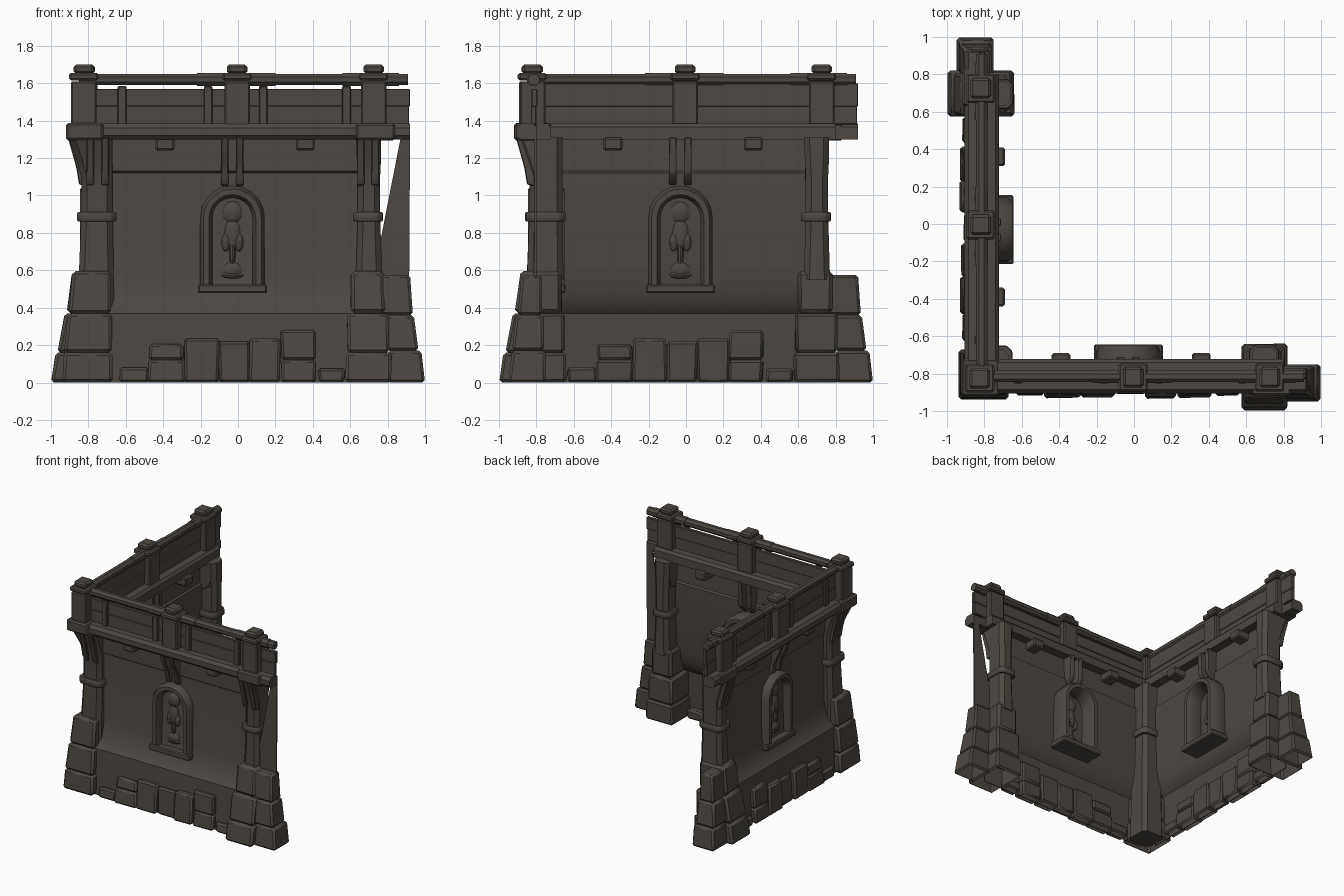
import bpy, bmesh, math, random
from mathutils import Vector

if "Cube" in bpy.data.objects:
    bpy.data.objects.remove(bpy.data.objects["Cube"])

random.seed(4)
stone = bpy.data.materials.new("dark_stone")
stone.diffuse_color = (0.074, 0.064, 0.054, 1)
stone.use_nodes = True
stone.node_tree.nodes["Principled BSDF"].inputs["Base Color"].default_value = stone.diffuse_color
swap = False   # True while building the left wing (x and y exchanged)


def finish(name, bm, bevel=0.0):
    bmesh.ops.recalc_face_normals(bm, faces=bm.faces[:])
    if bevel:
        bmesh.ops.bevel(bm, geom=bm.edges[:], offset=bevel, segments=1, affect='EDGES')
    if swap:
        for v in bm.verts:
            v.co = Vector((v.co.y, v.co.x, v.co.z))
        bmesh.ops.reverse_faces(bm, faces=bm.faces[:])
    me = bpy.data.meshes.new(name)
    bm.to_mesh(me)
    bm.free()
    me.materials.append(stone)
    ob = bpy.data.objects.new(name, me)
    bpy.context.collection.objects.link(ob)
    me.polygons.foreach_set("use_smooth", [True] * len(me.polygons))
    me.set_sharp_from_angle(angle=math.radians(35))
    return ob


def skin(name, rings, bevel=0.0):
    """Join rings of points with quads and cap both ends."""
    bm = bmesh.new()
    loops = [[bm.verts.new(p) for p in r] for r in rings]
    n = len(loops[0])
    for a, b in zip(loops, loops[1:]):
        for i in range(n):
            bm.faces.new((a[i], a[(i + 1) % n], b[(i + 1) % n], b[i]))
    bm.faces.new(loops[0])
    bm.faces.new(loops[-1])
    ob = finish(name, bm, bevel)
    if "foot" in name or "stone" in name:      # masonry is hollow underneath
        bm = bmesh.new()
        bm.from_mesh(ob.data)
        low = [f for f in bm.faces if f.normal.z < -.9]
        bmesh.ops.delete(bm, geom=low, context='FACES')
        bm.to_mesh(ob.data)
        bm.free()
    return ob


def block(name, x0, x1, y0, y1, z0, z1, bevel=0.01, jitter=0.0, lean=0.0):
    def ring(z, d):
        pts = [(x0, y0 + d), (x1, y0 + d), (x1, y1), (x0, y1)]
        return [(x + random.uniform(-jitter, jitter), y + random.uniform(-jitter, jitter) * .5, z)
                for x, y in pts]
    return skin(name, [ring(z0, 0), ring(z1, lean)], bevel)


def prism(name, yz, x0, x1, bevel=0.0):
    return skin(name, [[(x, y, z) for y, z in yz] for x in (x0, x1)], bevel)


def octagon(x0, x1, y0, y1, z, c=0.03):
    return [(x0 + c, y0, z), (x1 - c, y0, z), (x1, y0 + c, z), (x1, y1 - c, z),
            (x1 - c, y1, z), (x0 + c, y1, z), (x0, y1 - c, z), (x0, y0 + c, z)]


def tube(name, x0, x1, y, z, r, sides=8):
    circ = [(y + r * math.cos(2 * math.pi * (i + .5) / sides),
             z + r * math.sin(2 * math.pi * (i + .5) / sides)) for i in range(sides)]
    return prism(name, circ, x0, x1)


def ball(name, x, y, z, rx, ry, rz):
    bm = bmesh.new()
    bmesh.ops.create_uvsphere(bm, u_segments=10, v_segments=6, radius=1)
    for v in bm.verts:
        v.co = Vector((x + v.co.x * rx, y + v.co.y * ry, z + v.co.z * rz))
    return finish(name, bm)


def parapet_post(x, y):
    block("parapet_post", x - .068, x + .068, y - .068, y + .068, 1.36, 1.61, .008)
    block("post_collar", x - .078, x + .078, y - .075, y + .075, 1.615, 1.655, .01)
    block("post_cap", x - .055, x + .055, y - .055, y + .055, 1.65, 1.70, .014)


def brackets(x, y_back, y_wall, y_tip):
    # pair of curved supports under the ledge
    prof = [(y_back, 1.12), (y_wall, 1.05), (y_wall - .03, 1.06), (y_wall - .045, 1.15),
            (y_tip + .02, 1.24), (y_tip, 1.31), (y_back, 1.31)]
    for dx in (-.04, .04):
        prism("ledge_bracket", prof, x + dx - .02, x + dx + .02, .005)


def niche(back, front, panel):
    # deep arched frame through the wall, with sill and a worn relief
    cx, spring = -.03, .88
    path = [(-.14, .5, math.pi)]
    path += [(.14 * math.cos(a), spring + .14 * math.sin(a), a)
             for a in [math.pi * (1 - i / 10) for i in range(11)]]
    path += [(.14, .5, 0)]
    sec = [(-.033, back + -.03), (-.033, front + .03), (-.015, front), (.015, front),
           (.033, front + .03), (.033, back - .03), (.015, back), (-.015, back)]
    skin("niche_frame", [[(cx + px + math.cos(a) * d, y, pz + math.sin(a) * d) for d, y in sec]
                         for px, pz, a in path])
    block("niche_sill", cx - .185, cx + .185, front - .01, back + .005, .478, .525, .008)
    for dx, z, rx, rz in ((0, .91, .055, .06), (0, .79, .045, .09), (-.035, .75, .025, .05),
                          (.035, .75, .025, .05), (0, .69, .018, .07), (0, .6, .055, .045),
                          (0, .575, .065, .02)):
        ball("niche_relief", cx + dx, panel, z, rx, .025, rz)


def wing(board_top):
    # wall is a thin shell: flared foot, flat panel, upper band
    face = [(-.885, 0), (-.87, .37), (-.835, .41), (-.81, .47), (-.79, .57),
            (-.78, 1.12), (-.795, 1.13), (-.80, 1.31)]
    prism("wall_shell", face + [(y + .006, z) for y, z in reversed(face)], -.80, .75)
    # ledge beam, thinner past the end pillar
    for x0, x1, back in ((-.88, .80, -.722), (.80, .92, -.80)):
        prism("ledge_beam", [(-.885, 1.30), (-.905, 1.32), (-.905, 1.36), (-.885, 1.385),
                             (back - .018, 1.385), (back, 1.365), (back, 1.30)], x0, x1)
    block("ledge_block", .63, .84, -.918, -.80, 1.295, 1.385, .012)
    # parapet boards, uprights and rail
    block("lower_board", -.8, .915, -.83, -.80, 1.38, 1.48, .004)
    block("upper_board", -.8, .92, -.825, -.795, 1.475, board_top, .004)
    for x in (-.62, -.16, .135, .58):
        block("board_upright", x - .023, x + .023, -.852, -.825, 1.38, 1.585, .005)
    tube("top_rail", -.8, .91, -.815, 1.62, .033)
    for x0, x1 in ((-.22, -.05), (.05, .2), (.56, .86)):
        tube("rail_sleeve", x0, x1, -.815, 1.62, .037)
    parapet_post(-.005, -.82)
    parapet_post(.725, -.82)
    # corbels and brackets
    for x in (-.39, .36):
        block("corbel", x - .05, x + .05, -.87, -.69, 1.24, 1.31, .01)
    brackets(-.03, -.71, -.78, -.89)
    brackets(.695, -.70, -.82, -.91)
    niche(-.65, -.845, -.785)
    # end pillar
    skin("end_pillar", [octagon(.63, .77, -.85, -.655, .55), octagon(.64, .76, -.838, -.66, .9),
                        octagon(.64, .76, -.838, -.66, 1.1), octagon(.635, .765, -.865, -.66, 1.2),
                        octagon(.63, .765, -.905, -.66, 1.31)])
    skin("pillar_ring", [octagon(.615, .775, -.855, -.645, .86), octagon(.615, .775, -.855, -.645, .912)], .006)
    block("pillar_foot", .575, .82, -1, -.64, 0, .16, .015, .004, .025)
    block("pillar_foot", .585, .808, -.965, -.65, .16, .37, .015, .004, .04)
    block("pillar_foot", .60, .785, -.915, -.665, .37, .595, .02, .006, .03)
    # stepped stones at the open end
    for x0, x1, x2, y0, y1, z0, z1 in ((.80, 1, .98, -.95, -.75, 0, .17), (.79, .965, .94, -.93, -.76, .17, .36),
                                       (.76, .935, .92, -.90, -.77, .36, .575)):
        skin("end_stone", [[(x0, y0, z0), (x1, y0, z0), (x1, y1, z0), (x0, y1, z0)],
                           [(x0, y0 + .02, z1), (x2, y0 + .02, z1), (x2, y1, z1), (x0, y1, z1)]], .014)
    # foundation stones set into the foot of the shell
    for x0, x1, z0, z1, y in ((-.63, -.48, 0, .08, -.92), (-.48, -.28, 0, .12, -.93), (-.47, -.29, .12, .205, -.915),
                              (-.285, -.1, 0, .235, -.925), (-.1, .06, 0, .22, -.91), (.06, .23, 0, .235, -.935),
                              (.23, .41, .12, .28, -.92), (.23, .41, 0, .12, -.93), (.43, .57, 0, .075, -.92)):
        block("foundation_stone", x0, x1, y, -.82, z0, z1, .013, .007, .012)


# front wing, then the same wing mirrored over the diagonal
wing(1.57)
# broken wall sheet left standing at the end of the front wing
skin("broken_wall_sheet", [[(.75, y, .7), (.87, y, 1.31), (.92, y, 1.31), (.915, y, .5), (.75, y, .5)]
                           for y in (-.81, -.80)])
swap = True
wing(1.60)
swap = False

# corner pillar shared by both wings
skin("corner_pillar", [octagon(a, b, a, b, z) for a, b, z in
                       ((-.86, -.66, 0), (-.85, -.665, .6), (-.838, -.67, .9), (-.838, -.67, 1.1),
                        (-.865, -.67, 1.2), (-.905, -.67, 1.31))])
skin("corner_ring", [octagon(-.86, -.65, -.86, -.65, z) for z in (.86, .912)], .006)
for a, b, z0, z1, t in ((-.94, -.67, 0, .16, .01), (-.93, -.675, .16, .37, .02), (-.905, -.68, .37, .595, .02)):
    skin("corner_foot", [[(a + d, a + d, z), (b, a + d, z), (b, b, z), (a + d, b, z)]
                         for z, d in ((z0, 0), (z1, t))], .016)
block("corner_ledge_block", -.92, -.72, -.92, -.72, 1.295, 1.388, .012)
parapet_post(-.825, -.825)
for swap in (False, True):
    brackets(-.75, -.72, -.82, -.91)
swap = False
